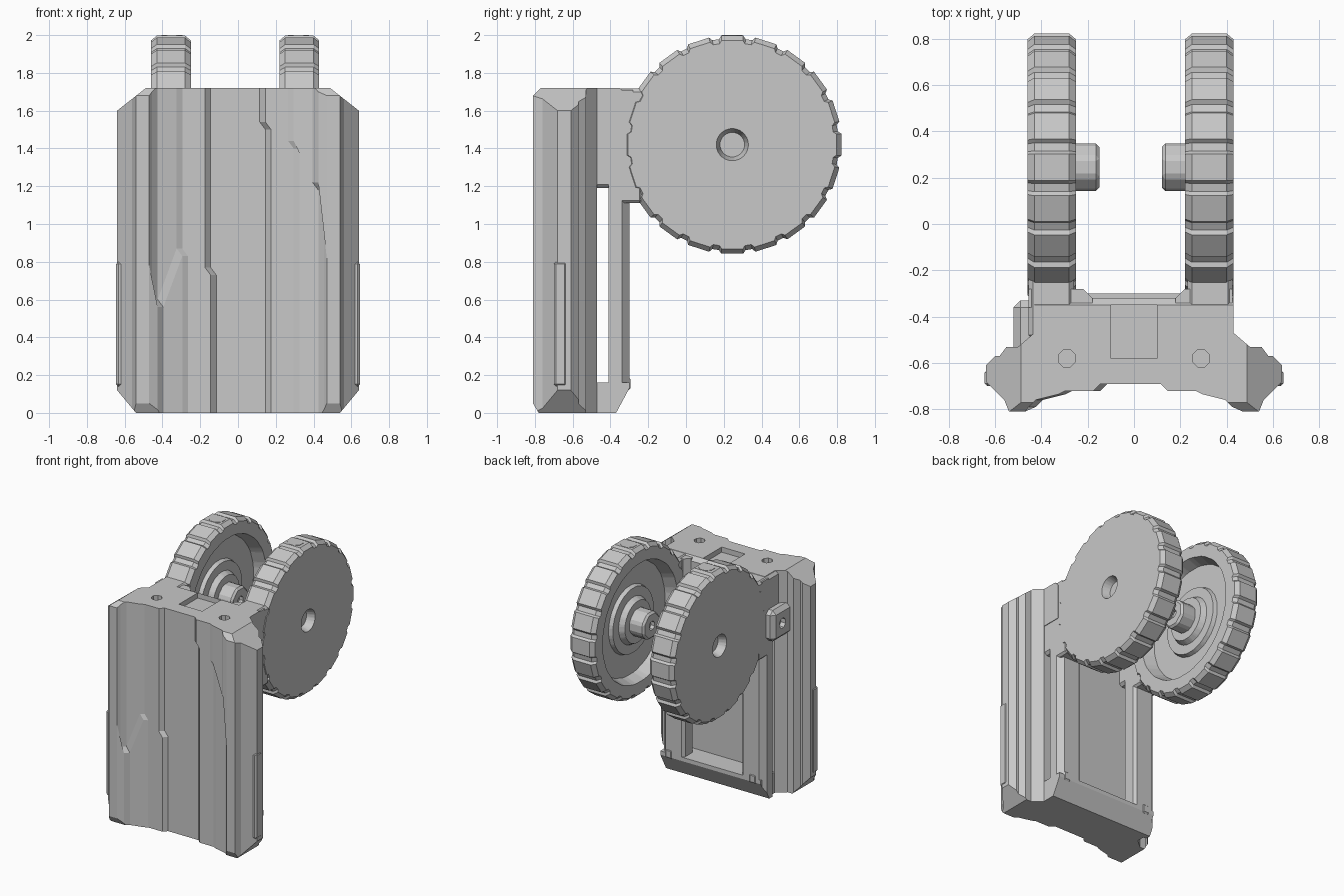
import bpy, bmesh, math
from mathutils import Vector, Matrix

if "Cube" in bpy.data.objects:
    bpy.data.objects.remove(bpy.data.objects["Cube"], do_unlink=True)

grey = bpy.data.materials.new("plain_grey")
grey.use_nodes = True
grey.diffuse_color = (0.58, 0.58, 0.58, 1)
grey.node_tree.nodes["Principled BSDF"].inputs["Base Color"].default_value = grey.diffuse_color


def finish(bm, name, bevel=0):
    bmesh.ops.recalc_face_normals(bm, faces=bm.faces[:])
    mesh = bpy.data.meshes.new(name)
    bm.to_mesh(mesh)
    bm.free()
    mesh.materials.append(grey)
    ob = bpy.data.objects.new(name, mesh)
    bpy.context.collection.objects.link(ob)
    if bevel:
        mod = ob.modifiers.new("chamfer", "BEVEL")
        mod.width, mod.segments = bevel, 1
    return ob


def cut(bm, co, no):
    """Slice off everything beyond a plane and close the opening."""
    geom = bm.verts[:] + bm.edges[:] + bm.faces[:]
    res = bmesh.ops.bisect_plane(bm, geom=geom, dist=1e-5, plane_co=co, plane_no=no, clear_outer=True)
    edges = [e for e in res["geom_cut"] if isinstance(e, bmesh.types.BMEdge)]
    bmesh.ops.holes_fill(bm, edges=edges, sides=0)


def box(name, lo, hi, bevel=0, cuts=()):
    lo, hi = Vector(lo), Vector(hi)
    bm = bmesh.new()
    bmesh.ops.create_cube(bm, size=1)
    for v in bm.verts:
        v.co = (lo + hi) / 2 + v.co * (hi - lo)
    for co, no in cuts:
        cut(bm, co, no)
    return finish(bm, name, bevel)


def prism(name, centre, radius, depth, axis="Z", bevel=0):
    """Eight-sided cylinder along an axis."""
    bm = bmesh.new()
    bmesh.ops.create_cone(bm, cap_ends=True, segments=8, radius1=radius, radius2=radius, depth=depth,
                          matrix=Matrix.Rotation(math.pi / 8, 4, "Z"))
    if axis == "X":
        bmesh.ops.rotate(bm, verts=bm.verts, matrix=Matrix.Rotation(math.pi / 2, 3, "Y"))
    bmesh.ops.translate(bm, verts=bm.verts, vec=centre)
    return finish(bm, name, bevel)


def subtract(target, cutter):
    mod = target.modifiers.new("recess", "BOOLEAN")
    mod.operation, mod.object, mod.solver = "DIFFERENCE", cutter, "EXACT"
    cutter.hide_render = True
    cutter.hide_viewport = True
    cutter.display_type = "WIRE"


# Front housing: terraced outline with small jogs along the front steps
TOP = 1.72
flange = [(0.43, -0.47), (0.50, -0.53), (0.55, -0.53), (0.58, -0.57), (0.60, -0.57),
          (0.64, -0.61), (0.64, -0.68), (0.56, -0.76), (0.54, -0.81), (0.47, -0.81)]
steps = [(0.44, 0.41, -0.81, -0.76), (0.31, 0.28, -0.755, -0.72), (0.16, 0.13, -0.715, -0.69)]
jogs = {1: (1.20, 1.42, 1.52), -1: (0.58, 0.85, 0.75)}


def side_columns(s):
    cols = [(s * x, y, 0.8, 0) for x, y in flange]
    for (xa, xb, ya, yb), z in zip(steps, jogs[s]):
        cols += [(s * xa, min(ya + 0.02, -0.72), z, 0.015), (s * xb, yb, z, 0.015)]
    return cols


columns = side_columns(1) + side_columns(-1)[::-1]
bm = bmesh.new()
rings = []
for x, y, z, j in columns:
    rings.append([bm.verts.new(p) for p in ((x + j, y, 0), (x + j, y, z - 0.02),
                                            (x - j, y, z + 0.02), (x - j, y, TOP))])
for a, b in zip(rings, rings[1:] + rings[:1]):
    for k in range(3):
        bm.faces.new((a[k], b[k], b[k + 1], a[k + 1]))
for k in (0, 3):
    bm.faces.new([r[k] for r in rings])
for s in (1, -1):
    cut(bm, (s * 0.64, 0, 1.60), (s * 0.11, 0, 0.14))
    cut(bm, (s * 0.64, 0, 0.12), (s * 0.12, 0, -0.10))
cut(bm, (0, -0.81, 0.05), (0, -0.05, -0.03))
cut(bm, (0, -0.81, 1.68), (0, -0.04, 0.04))
housing = finish(bm, "front_housing")

# Back: top bridge, base sill, and side parts
bridge = box("top_bridge", (-0.43, -0.48, 1.42), (0.43, -0.32, TOP), 0,
             [((0, -0.32, 1.69), (0, 1, 1))])
base_cut = [((0, -0.30, 0.13), (0, 0.13, -0.07))]
box("base_sill", (-0.43, -0.50, 0), (0.43, -0.30, 0.16), 0, base_cut)

# Shallow pocket and round dimples in the top
pocket = box("pocket_cutter", (-0.10, -0.58, 1.68), (0.10, -0.35, 1.8))
subtract(housing, pocket)
subtract(bridge, pocket)
for s in (1, -1):
    subtract(housing, prism("dimple_cutter", (s * 0.29, -0.58, TOP), 0.04, 0.08))

# Wheel cross-section: (distance in from outer face, radius, has teeth)
WIDTH, CY, CZ, TEETH = 0.21, 0.245, 1.42, 20
section = [(0.06, 0.065, 0), (0.0, 0.085, 0), (0.0, 0.555, 1), (0.03, 0.58, 1),
           (0.18, 0.58, 1), (WIDTH, 0.555, 1), (WIDTH, 0.46, 0), (0.12, 0.43, 0),
           (0.12, 0.26, 0), (0.15, 0.25, 0), (0.15, 0.18, 0), (0.19, 0.16, 0)]


def wheel(name, s, outer):
    bm = bmesh.new()
    loops = []
    for d, r, toothed in section:
        loop = []
        for i in range(TEETH * 4):
            # two points on the tooth, two in the groove
            t, k = divmod(i, 4)
            a = 2 * math.pi * (t + (-0.32, 0.32, 0.40, 0.60)[k]) / TEETH
            rr = r * (0.97 if toothed and k > 1 else 1)
            loop.append(bm.verts.new((s * (outer - d), CY + rr * math.sin(a), CZ + rr * math.cos(a))))
        loops.append(loop)
    n = TEETH * 4
    for a, b in zip(loops, loops[1:]):
        for i in range(n):
            j = (i + 1) % n
            bm.faces.new((a[i], a[j], b[j], b[i]))
    bm.faces.new(loops[0])
    bm.faces.new(loops[-1])
    return finish(bm, name)


for s, side, outer in ((1, "left", 0.43), (-1, "right", 0.46)):
    inner = outer - WIDTH
    wheel(side + "_wheel", s, outer)
    # Hub with a small bore
    hub = prism(side + "_hub", (s * (inner - 0.02), CY, CZ), 0.11, 0.16, "X", 0.015)
    subtract(hub, prism(side + "_bore_cutter", (s * (inner - 0.1), CY, CZ), 0.035, 0.06, "X"))
    # Stud on the crown of the wheel
    prism(side + "_stud", (s * (outer - 0.11), CY, 1.975), 0.06, 0.05)

    # Arm joining body and wheel, and the rail hanging below it
    x0, x1 = sorted((s * (inner + 0.01), s * (outer - 0.005)))
    box(side + "_arm", (x0, -0.50, 1.19), (x1, -0.21, TOP - 0.002), 0.02)
    box(side + "_arm_lip", (x0, -0.40, 1.11), (x1, -0.23, 1.25), 0.015)
    box(side + "_rail", (x0, -0.41, 0), (x1, -0.30, 1.24), 0, base_cut + [
        ((s * (outer - 0.005), -0.34, 0), (s, 1, 0)), ((s * (inner + 0.01), -0.32, 0), (-s, 1, 0))])
    # Sloped gusset between bridge and arm
    box(side + "_gusset", (min(x0, s * 0.18), -0.36, 1.5), (max(x1, s * 0.18), -0.28, TOP - 0.01), 0,
        [((s * 0.18, -0.32, 0), (-s, 1, 0))])
    # Raised strip on the flank of the housing
    a, b = sorted((s * 0.60, s * 0.645))
    box(side + "_flank_strip", (a, -0.70, 0.14), (b, -0.63, 0.80), 0.012)
    # Small clip at the foot of the back
    box(side + "_foot_clip", (s * 0.36 - 0.03, -0.33, 0.12), (s * 0.36 + 0.03, -0.295, 0.19), 0.01)

# Side bracket with a bore
bracket = box("side_bracket", (-0.52, -0.56, 1.23), (-0.42, -0.33, 1.47), 0.03)
subtract(bracket, prism("bracket_cutter", (-0.52, -0.44, 1.35), 0.04, 0.08, "X"))
